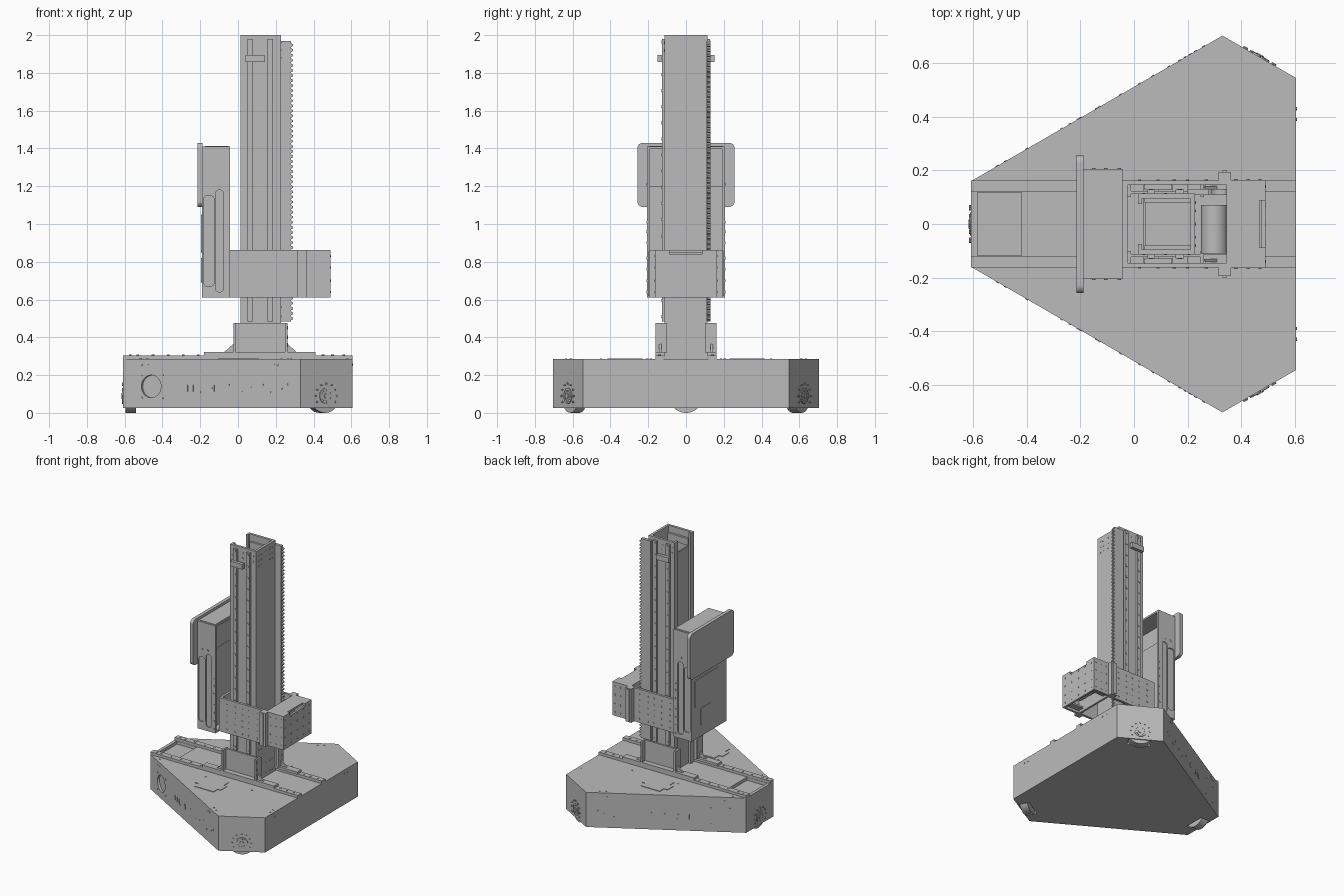
import bpy, bmesh, math
from mathutils import Vector, Matrix

if "Cube" in bpy.data.objects:
    bpy.data.objects.remove(bpy.data.objects["Cube"], do_unlink=True)

grey = bpy.data.materials.new("plain grey")
grey.use_nodes = True
grey.diffuse_color = (0.5, 0.5, 0.5, 1)
grey.node_tree.nodes["Principled BSDF"].inputs["Base Color"].default_value = (0.5, 0.5, 0.5, 1)


def finish(name, bm, smooth=False):
    bmesh.ops.recalc_face_normals(bm, faces=bm.faces)
    me = bpy.data.meshes.new(name)
    bm.to_mesh(me)
    bm.free()
    me.materials.append(grey)
    ob = bpy.data.objects.new(name, me)
    bpy.context.collection.objects.link(ob)
    if smooth:
        bpy.ops.object.select_all(action='DESELECT')
        ob.select_set(True)
        bpy.context.view_layer.objects.active = ob
        bpy.ops.object.shade_smooth_by_angle(angle=math.radians(35))
    return ob


def add_box(bm, x0, x1, y0, y1, z0, z1):
    m = Matrix.Translation(((x0 + x1) / 2, (y0 + y1) / 2, (z0 + z1) / 2))
    bmesh.ops.create_cube(bm, size=1, matrix=m @ Matrix.Diagonal((x1 - x0, y1 - y0, z1 - z0, 1)))


def boxes(name, *dims):
    bm = bmesh.new()
    for d in dims:
        add_box(bm, *d)
    return finish(name, bm)


def prism(name, pts, axis, lo, hi):
    """Extrude a 2D outline along an axis; outline uses the other two axes in order."""
    bm = bmesh.new()
    put = {'x': lambda a, b: (lo, a, b), 'y': lambda a, b: (a, lo, b), 'z': lambda a, b: (a, b, lo)}[axis]
    f = bm.faces.new([bm.verts.new(put(a, b)) for a, b in pts])
    ext = bmesh.ops.extrude_face_region(bm, geom=[f])
    d = Vector([(hi - lo) * (axis == k) for k in 'xyz'])
    bmesh.ops.translate(bm, vec=d, verts=[v for v in ext['geom'] if isinstance(v, bmesh.types.BMVert)])
    return finish(name, bm)


def discs(name, centers, normal, r, depth, sides=10, smooth=False):
    """Cylinders centred on each point, with their axis along the normal."""
    bm = bmesh.new()
    rot = Vector(normal).to_track_quat('Z', 'Y').to_matrix().to_4x4()
    for c in centers:
        bmesh.ops.create_cone(bm, cap_ends=True, segments=sides, radius1=r, radius2=r,
                              depth=depth, matrix=Matrix.Translation(c) @ rot)
    return finish(name, bm, smooth)


def rounded(x0, x1, y0, y1, r, n=5):
    pts = []
    for i, (cx, cy) in enumerate([(x1 - r, y1 - r), (x0 + r, y1 - r), (x0 + r, y0 + r), (x1 - r, y0 + r)]):
        for k in range(n + 1):
            a = math.pi / 2 * (i + k / n)
            pts.append((cx + r * math.cos(a), cy + r * math.sin(a)))
    return pts


def cut(ob, *cutters):
    for c in cutters:
        mod = ob.modifiers.new("cut", 'BOOLEAN')
        mod.operation, mod.solver, mod.object = 'DIFFERENCE', 'EXACT', c
        bpy.context.view_layer.objects.active = ob
        bpy.ops.object.modifier_apply(modifier=mod.name)
        bpy.data.objects.remove(c, do_unlink=True)


# Base: truncated triangle with a recessed deck, wheel wells and side ports
base = prism("base_body", [(-.608, -.16), (.33, -.703), (.605, -.545), (.605, .545), (.33, .703), (-.608, .16)],
             'z', .027, .285)
wheel_faces = [((-.608, 0, .09), (-1, 0, 0)), ((.4675, -.624, .09), (.5, -.866, 0)),
               ((.4675, .624, .09), (.5, .866, 0))]
cutters = [boxes("deck_cutter", (-.585, -.42, -.118, .118, .262, .4))]
for c, n in wheel_faces:
    c, n = Vector(c), Vector(n)
    cutters.append(discs("well_cutter", [c - n * .045], n, .1, .075, 32))
side_normals = [Vector((-.5, s * .8672, 0)).normalized() for s in (-1, 1)]
cutters.append(discs("port_cutter", [(-.46, -.246, .14)], side_normals[0], .06, .03, 32))
cut(base, *cutters)

# Wheels, hubs and bolt circles on the three short faces
for i, (c, n) in enumerate(wheel_faces):
    c, n = Vector(c), Vector(n)
    t = Vector((-n.y, n.x, 0))
    discs(f"wheel_{i}", [c - n * .04], n, .09, .055, 40, True)
    discs(f"wheel_hub_{i}", [c + n * .001], n, .042, .008, 24, True)
    discs(f"wheel_axle_{i}", [c + n * .004], n, .016, .012, 12)
    for k, r in enumerate((.029, .065)):
        ring = [c + n * .003 + t * r * math.cos(a) + Vector((0, 0, r * math.sin(a)))
                for a in [math.pi * j / 6 for j in range(12)] if r * math.sin(a) > -.055]
        discs(f"wheel_bolts_{i}_{k}", ring, n, .005, .008, 8)

# Small fittings along the slanted and rear walls
for s, n in zip((-1, 1), side_normals):
    wall = lambda x, z: Vector((x, s * (.16 + (x + .608) * .5789), z)) + n * .0005
    pts = [wall(x, .255) for x in (-.51, -.48, .19, .21)] + [wall(x, z) for x in (-.51, -.4) for z in (.08, .2)]
    pts += [wall(x, .13 + .02 * (k % 3 - 1)) for k, x in enumerate((-.2, -.14, -.05, .02, .07, .13, .17, .23, .26))]
    discs("side_wall_screws", pts, n, .006, .004, 8)
    slots = [wall(x, .13) for x in (-.27, -.24, -.21, -.13)]
    bm = bmesh.new()
    for p in slots:
        m = Matrix.Translation(p) @ n.to_track_quat('Z', 'Y').to_matrix().to_4x4()
        bmesh.ops.create_cube(bm, size=1, matrix=m @ Matrix.Diagonal((.01, .035, .005, 1)))
    finish("side_wall_slots", bm)
discs("rear_wall_screws", [(.605, s * y, .255) for s in (-1, 1) for y in (.39, .43)], (1, 0, 0), .006, .005, 8)
discs("deck_screws", [(x, s * y, .285) for s in (-1, 1) for x, y in
                      ((.58, .45), (.58, .41), (.23, .61), (.265, .635), (-.48, .205), (-.515, .185),
                       (.28, .235), (-.1, .235))], (0, 0, 1), .006, .005, 8)

# Hatches, deck rails and column foot, mirrored front to back
for s, side in ((-1, "front"), (1, "back")):
    y = lambda a, b: tuple(sorted((s * a, s * b)))
    h = y(.235, .41)
    w = y(.288, .36)
    prism(f"{side}_hatch", [(-.07, h[0]), (.085, h[0]), (.085, w[0]), (.11, w[0]), (.11, w[1]), (.085, w[1]),
                            (.085, h[1]), (-.07, h[1]), (-.07, w[1]), (-.1, w[1]), (-.1, w[0]), (-.07, w[0])],
          'z', .284, .289)
    boxes(f"{side}_deck_rail", (-.608, .605, *y(.12, .162), .284, .305))
    discs(f"{side}_rail_screws", [(x, s * .14, .305) for x in (-.57, -.53, -.45, -.37, -.29, -.21, .45, .5, .56)],
          (0, 0, 1), .007, .006, 8)
    boxes(f"{side}_foot_plate", (-.18, .41, *y(.112, .162), .303, .322))
    boxes(f"{side}_foot_posts", (-.025, -.012, *y(.1, .162), .32, .475), (.249, .262, *y(.1, .162), .32, .475),
          (-.025, .262, *y(.112, .124), .32, .475))
    for x, d in ((-.025, -1), (.262, 1)):
        prism(f"{side}_gusset", [(x, .32), (x + d * .05, .32), (x, .365)], 'y', *y(.13, .142))
    discs(f"{side}_foot_bolts", [(.262, s * .145, z) for z in (.36, .4, .45)], (1, 0, 0), .009, .008, 8)

# Column: hollow section with a recessed panel on the cabinet side
boxes("column_shell", (.014, .228, -.113, -.095, .285, 2), (.014, .228, .095, .113, .285, 2),
      (.21, .228, -.1, .1, .285, 2), (.014, .03, -.1, -.075, .285, 2), (.014, .03, .075, .1, .285, 2))
boxes("column_inner_panel", (.034, .042, -.1, .1, .285, 1.9))
boxes("column_top_frame", (.04, .215, -.097, -.08, 1.9, 1.95), (.04, .215, .08, .097, 1.9, 1.95))
discs("column_side_screws", [(.228, y, z) for z in (.31, .39, .51, .56, 1.88, 1.92, 1.96)
                             for y in (-.08, -.05, .0, .05, .08)], (1, 0, 0), .005, .005, 8)

# Linear rails, bolts and end stops on the front and back of the column
for s, side in ((-1, "front"), (1, "back")):
    y = lambda a, b: tuple(sorted((s * a, s * b)))
    boxes(f"{side}_linear_rails", (.05, .078, *y(.11, .128), .485, 1.98), (.155, .186, *y(.11, .128), .485, 1.98))
    discs(f"{side}_rail_bolts", [(x, s * .128, .51 + .0855 * k) for k in range(18) for x in (.064, .171)],
          (0, 1, 0), .008, .006, 8)
    discs(f"{side}_column_screws", [(x, s * .113, z) for z in (.325, .395, 1.92, 1.96)
                                    for x in (.035, .118, .205)], (0, 1, 0), .006, .005, 8)
    boxes(f"{side}_end_stop", (.04, .14, *y(.126, .15), 1.857, 1.895))
    boxes(f"{side}_guide_blocks", *[(a, b, *y(.122, .145), z, z + .09) for a, b in ((.035, .093), (.142, .2))
                                    for z in (.625, .755)])

# Toothed rack
boxes("rack_carrier", (.2, .28, .108, .13, .485, 1.97))
rack = [(.275, .49)]
for k in range(55):
    z = .49 + k * .0268
    rack += [(.28, z), (.292, z + .006), (.292, z + .014), (.28, z + .02)]
prism("rack_teeth", rack + [(.275, 1.965)], 'y', .11, .13)

# Carriage: side plates, motor housing and clamping bars
boxes("carriage_plates", (-.042, .36, -.163, -.145, .612, .862), (-.042, .36, .145, .163, .612, .862),
      (-.042, -.025, -.163, .163, .612, .862))
boxes("carriage_bars", *[(.315, .362, a, b, .612, .862) for a, b in ((-.195, -.163), (.163, .195))])
boxes("carriage_bar_ribs", *[(.33, .347, a, b, .62, .855) for a, b in ((-.2, -.19), (.19, .2))])
housing = boxes("motor_housing", (.345, .49, -.165, .165, .612, .862))
cut(housing, boxes("housing_cutter", (.36, .475, -.15, .15, .5, .848)),
    boxes("notch_cutter", (.468, .6, -.088, .088, .84, .9)))
boxes("housing_bottom_frame", (.36, .475, -.15, -.105, .63, .642), (.36, .475, .105, .15, .63, .642))
discs("drive_motor", [(.3, -.02, .74)], (0, 1, 0), .05, .18, 24, True)
discs("gearbox", [(.41, 0, .72)], (0, 1, 0), .05, .2, 24, True)
discs("drive_pinion", [(.326, .119, .74)], (0, 1, 0), .035, .022, 20)
grid = [(x, s * .163, z) for s in (-1, 1) for x in (.02, .09, .15, .2, .27) for z in (.64, .69, .735, .78, .825)]
grid += [(x, s * .165, z) for s in (-1, 1) for x in (.38, .425, .47) for z in (.64, .7, .77, .83)]
discs("carriage_screws", grid, (0, 1, 0), .006, .006, 8)
discs("housing_screws", [(.49, y, z) for y in (-.14, -.07, 0, .07, .14) for z in (.64, .7, .77, .83)],
      (1, 0, 0), .006, .006, 8)

# Cabinet: shell open toward the column, with slotted side walls
shell = boxes("cabinet_shell", (-.19, -.042, -.206, .206, .61, 1.41))
slots = [boxes("cabinet_cutter", (-.175, .1, -.19, .19, .625, 1.397))]
for s in (-1, 1):
    lo, hi = sorted((s * .198, s * .25))
    slots += [prism("slot_cutter", rounded(-.182, -.127, .67, 1.15, .02), 'y', lo, hi),
              prism("slot_cutter", rounded(-.12, -.076, .64, 1.18, .02), 'y', lo, hi)]
cut(shell, *slots)
boxes("cabinet_back_panel", (-.1, -.09, -.19, .19, .62, 1.2))
discs("cabinet_side_screws", [(-.055, s * .206, z) for s in (-1, 1) for z in
                              (.64, .7, .76, .82, .9, .96, 1.01)] +
      [(x, s * .206, 1.21) for s in (-1, 1) for x in (-.15, -.105)], (0, 1, 0), .007, .006, 8)
boxes("cabinet_top_lip", (-.175, -.05, -.195, .195, 1.409, 1.414))
prism("cabinet_access_panel", rounded(-.11, .17, .85, 1.05, .01, 2), 'x', -.195, -.188)
prism("cabinet_small_panel", rounded(-.02, .1, .69, .82, .01, 2), 'x', -.195, -.188)

# Display
prism("display_panel", rounded(-.258, .258, 1.09, 1.43, .03), 'x', -.215, -.189)
